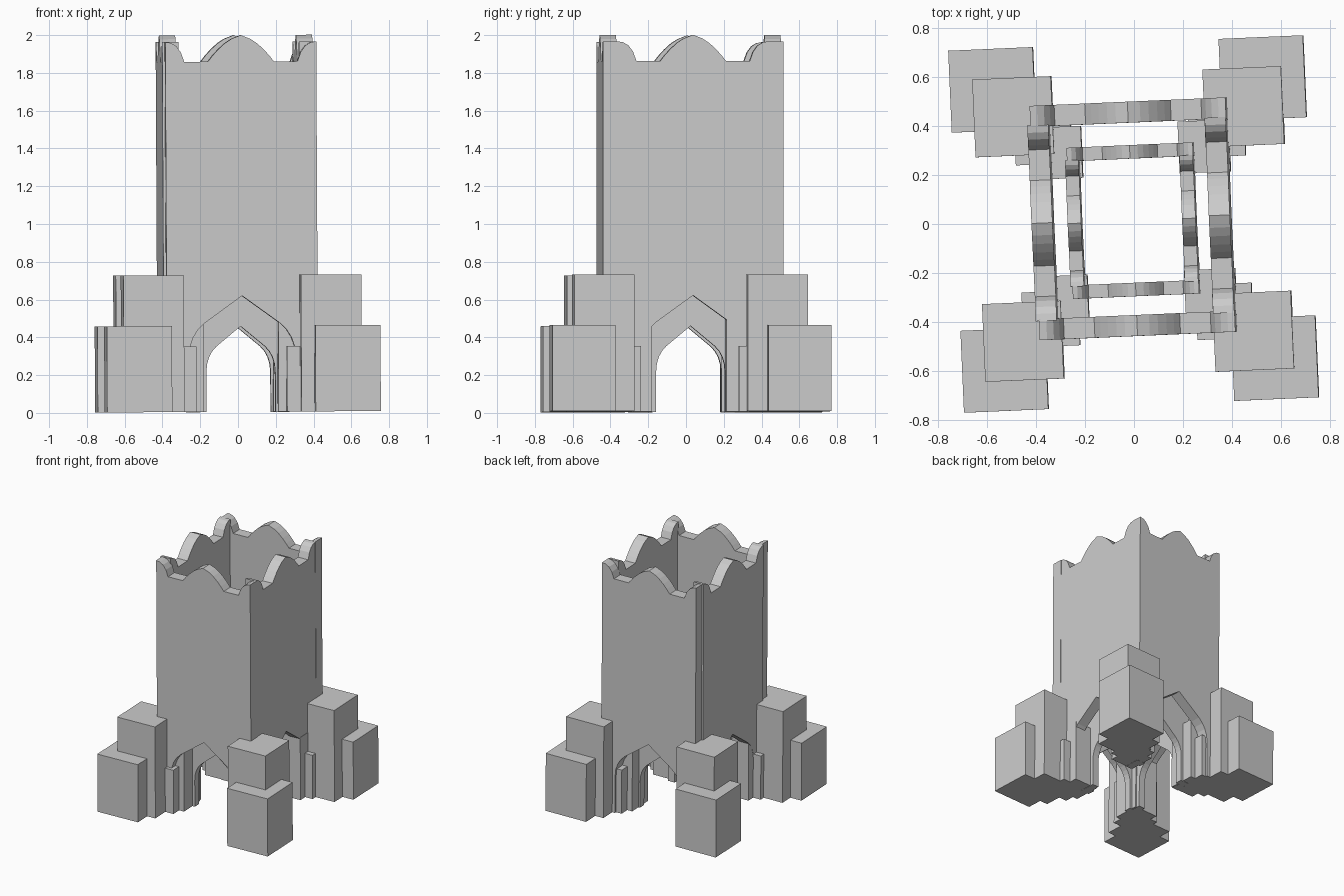
import bpy, bmesh
from math import radians
from mathutils import Matrix, Vector

if "Cube" in bpy.data.objects:
    bpy.data.objects.remove(bpy.data.objects["Cube"])

# The whole tower is turned slightly on its base, with a tiny lean
POSE = Matrix.Rotation(radians(-0.3), 4, 'Y') @ Matrix.Rotation(radians(2.5), 4, 'Z')
BASE = 0.006

# Half outline of a wall: arch apex to foot, up the edge, scalloped parapet to peak
HALF = [(0, 0.62), (0.20, 0.475), (0.235, 0.44), (0.26, 0.40), (0.277, 0.35),
        (0.283, 0.29), (0.283, BASE), (0.40, BASE),
        (0.40, 1.965), (0.37, 1.96), (0.342, 1.943), (0.318, 1.91), (0.30, 1.86),
        (0.175, 1.86), (0.15, 1.892), (0.12, 1.925), (0.085, 1.957),
        (0.05, 1.98), (0.02, 1.992), (0, 2.0)]


def finish(bm, name, matrix):
    bmesh.ops.recalc_face_normals(bm, faces=bm.faces)
    mesh = bpy.data.meshes.new(name)
    bm.to_mesh(mesh)
    bm.free()
    mesh.transform(matrix)
    obj = bpy.data.objects.new(name, mesh)
    bpy.context.collection.objects.link(obj)
    return obj


def wall(name, centre, turned, scale, thick=0.086):
    """Arched wall panel; profile runs along x, or along y when turned."""
    bm = bmesh.new()
    outline = HALF + [(-x, z) for x, z in HALF[-2:0:-1]]
    face = bm.faces.new([bm.verts.new((x, -thick / 2, z)) for x, z in outline])
    new = bmesh.ops.extrude_face_region(bm, geom=[face])["geom"]
    bmesh.ops.translate(bm, vec=(0, thick, 0),
                        verts=[v for v in new if isinstance(v, bmesh.types.BMVert)])
    place = Matrix.Translation((*centre, 0))
    if turned:
        place = place @ Matrix.Rotation(radians(90), 4, 'Z')
    return finish(bm, name, POSE @ Matrix.Diagonal((*scale, 1)) @ place)


def block(name, x0, x1, y0, y1, top):
    bm = bmesh.new()
    bmesh.ops.create_cube(bm, size=1)
    place = Matrix.Translation(((x0 + x1) / 2, (y0 + y1) / 2, (BASE + top) / 2))
    size = Matrix.Diagonal((abs(x1 - x0), abs(y1 - y0), top - BASE, 1))
    return finish(bm, name, POSE @ place @ size)


# Outer tower and the smaller nested copy inside it
for layer, scale in (("outer", (1, 1, 1)), ("inner", (0.645, 0.645, 0.74))):
    wall(layer + "_front_wall", (0.005, -0.415), False, scale)
    wall(layer + "_back_wall", (0.005, 0.457), False, scale)
    wall(layer + "_left_wall", (-0.365, 0.02), True, scale)
    wall(layer + "_right_wall", (0.36, 0.02), True, scale)

# Stepped buttress blocks, repeated at the four corners
STEPS = [("outer_buttress", 0.38, 0.725, 0.405, 0.74, 0.462),
         ("tall_buttress", 0.31, 0.631, 0.30, 0.618, 0.73),
         ("low_pier", 0.24, 0.47, 0.26, 0.485, 0.352),
         ("arch_pier", 0.198, 0.406, 0.198, 0.41, 0.50)]
for side, sx in (("left", -1), ("right", 1)):
    for end, sy in (("front", -1), ("back", 1)):
        for part, x0, x1, y0, y1, top in STEPS:
            block(f"{end}_{side}_{part}", sx * x0, sx * x1, sy * y0, sy * y1, top)
